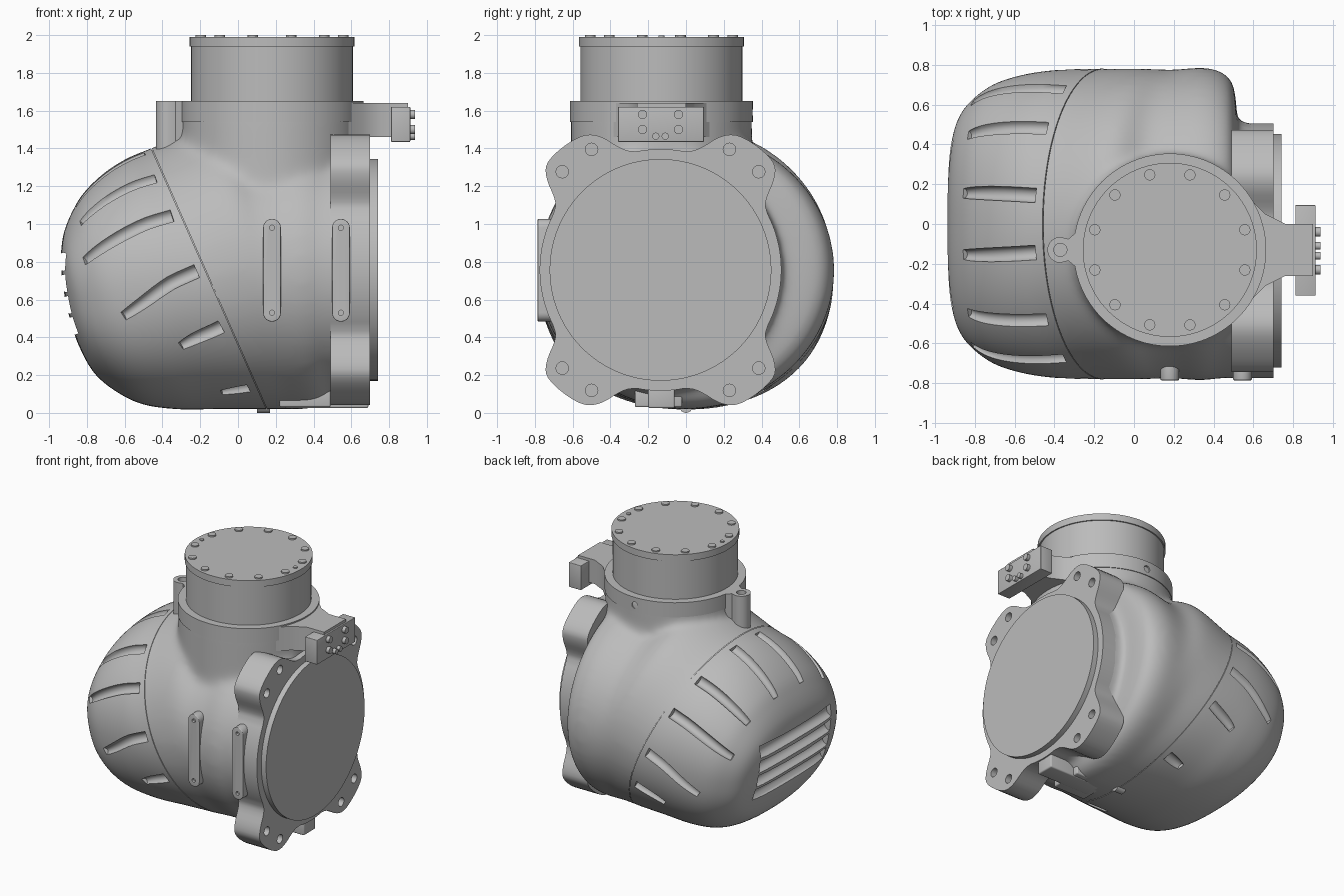
import bpy, bmesh
from math import sin, cos, pi, radians, copysign
from mathutils import Vector, Matrix

if "Cube" in bpy.data.objects:
    bpy.data.objects.remove(bpy.data.objects["Cube"])

GREY = bpy.data.materials.new("cast grey")
GREY.use_nodes = True
GREY.diffuse_color = (0.5, 0.5, 0.5, 1)
GREY.node_tree.nodes["Principled BSDF"].inputs["Base Color"].default_value = (0.5, 0.5, 0.5, 1)


def finish(name, bm):
    bmesh.ops.recalc_face_normals(bm, faces=bm.faces)
    mesh = bpy.data.meshes.new(name)
    bm.to_mesh(mesh)
    bm.free()
    obj = bpy.data.objects.new(name, mesh)
    bpy.context.collection.objects.link(obj)
    mesh.materials.append(GREY)
    return obj


def activate(obj):
    bpy.ops.object.select_all(action='DESELECT')
    obj.select_set(True)
    bpy.context.view_layer.objects.active = obj


def smooth(obj, angle=32):
    activate(obj)
    bpy.ops.object.shade_smooth_by_angle(angle=radians(angle))
    return obj


def modify(obj, kind, **settings):
    activate(obj)
    mod = obj.modifiers.new(kind, kind)
    for key, value in settings.items():
        setattr(mod, key, value)
    bpy.ops.object.modifier_apply(modifier=mod.name)


def cut(obj, *cutters):
    for cutter in cutters:
        modify(obj, 'BOOLEAN', operation='DIFFERENCE', solver='EXACT', object=cutter)
        bpy.data.objects.remove(cutter)
    return obj


def rod(name, r, start, end, segments=64):
    a, b = Vector(start), Vector(end)
    matrix = Matrix.Translation((a + b) / 2) @ (b - a).to_track_quat('Z', 'Y').to_matrix().to_4x4()
    bm = bmesh.new()
    bmesh.ops.create_cone(bm, cap_ends=True, segments=segments, radius1=r, radius2=r,
                          depth=(b - a).length, matrix=matrix)
    return smooth(finish(name, bm))


def prism(name, outline, axis, lo, hi, bevel=0.0):
    place = {'x': lambda u, v: (lo, u, v), 'y': lambda u, v: (u, lo, v), 'z': lambda u, v: (u, v, lo)}[axis]
    bm = bmesh.new()
    face = bm.faces.new([bm.verts.new(place(u, v)) for u, v in outline])
    top = bmesh.ops.extrude_face_region(bm, geom=[face])['geom']
    shift = Vector([(hi - lo) * (axis == a) for a in 'xyz'])
    bmesh.ops.translate(bm, vec=shift, verts=[g for g in top if isinstance(g, bmesh.types.BMVert)])
    obj = finish(name, bm)
    if bevel:
        modify(obj, 'BEVEL', width=bevel, segments=3, limit_method='ANGLE')
    return smooth(obj)


def box(name, x, y, z, bevel=0.0):
    return prism(name, [(x[0], y[0]), (x[1], y[0]), (x[1], y[1]), (x[0], y[1])], 'z', *z, bevel)


def round_corners(points):
    pairs = zip(points, points[1:] + points[:1])
    return [tuple(p + (q - p) * f for p, q in zip(a, b)) for a, b in pairs for f in (.25, .75)]


# Housing cross-sections: top x, top z, bottom x, bottom z, half width
SECTIONS = [
    (.515, 1.33, .515, .20, .60), (.48, 1.45, .49, .08, .73), (.32, 1.49, .42, .03, .785),
    (.06, 1.45, .34, .02, .775), (-.15, 1.52, .27, .02, .78), (-.46, 1.40, .15, .02, .78),
    (-.60, 1.34, -.12, .02, .775), (-.72, 1.26, -.32, .02, .755), (-.82, 1.16, -.50, .045, .715),
    (-.88, 1.06, -.64, .11, .655), (-.92, .96, -.76, .21, .575), (-.935, .87, -.84, .35, .47),
    (-.938, .79, -.885, .48, .34), (-.93, .69, -.915, .60, .12)]
SEAM = 5


def section(t):
    i = min(int(t), len(SECTIONS) - 2)
    f = t - i
    rows = [SECTIONS[max(0, min(len(SECTIONS) - 1, i + k))] for k in (-1, 0, 1, 2)]
    return [b + f * ((c - a) + f * ((2 * a - 5 * b + 4 * c - d) + f * (3 * (b - c) + d - a))) / 2
            for a, b, c, d in zip(*rows)]


def surface(t, angle, size=1.0):
    tx, tz, bx, bz, w = section(t)
    power = 1 - .035 * max(0, t - SEAM)
    c, s = (size * copysign(abs(v) ** power, v) for v in (cos(angle), sin(angle)))
    return Vector(((tx + bx + c * (tx - bx)) / 2, s * w, (tz + bz + c * (tz - bz)) / 2))


def loft(name, t0, t1, rings=40, segments=96, size=1.0):
    bm = bmesh.new()
    loops = [[bm.verts.new(surface(t0 + (t1 - t0) * i / rings, 2 * pi * j / segments, size))
              for j in range(segments)] for i in range(rings + 1)]
    for a, b in zip(loops, loops[1:]):
        for j in range(segments):
            k = (j + 1) % segments
            bm.faces.new((a[j], a[k], b[k], b[j]))
    bm.faces.new(loops[0])
    bm.faces.new(loops[-1])
    return finish(name, bm)


def tubes(name, paths, r, taper):
    curve = bpy.data.curves.new(name, 'CURVE')
    curve.dimensions = '3D'
    curve.bevel_depth, curve.bevel_resolution, curve.use_fill_caps = r, 4, True
    for path in paths:
        spline = curve.splines.new('POLY')
        spline.points.add(len(path) - 1)
        for i, (point, p) in enumerate(zip(spline.points, path)):
            point.co = (*p, 1)
            point.radius = 1 - taper * (i / (len(path) - 1)) ** 3
    obj = bpy.data.objects.new(name, curve)
    bpy.context.collection.objects.link(obj)
    activate(obj)
    bpy.ops.object.convert(target='MESH')
    return bpy.context.view_layer.objects.active


NX, NY = .18, -.13      # neck axis
FY, FZ = -.135, .757    # flange axis

# Cast elbow: housing, flange barrel and neck melted together, trimmed at the seam
elbow = loft("elbow_housing", 0, SEAM + 1.5)
barrel = rod("barrel", .64, (-.1, FY, FZ), (.66, FY, FZ), 96)
neck = rod("neck", .48, (NX, NY, .8), (NX, NY, 1.64), 96)
activate(elbow)
barrel.select_set(True)
neck.select_set(True)
bpy.ops.object.join()
modify(elbow, 'REMESH', mode='VOXEL', voxel_size=.02)
modify(elbow, 'SMOOTH', factor=.5, iterations=32)
bm = bmesh.new()
bm.from_mesh(elbow.data)
axis = Vector((-.915, 0, -.404))
bmesh.ops.bisect_plane(bm, geom=bm.verts[:] + bm.edges[:] + bm.faces[:],
                       plane_co=Vector((-.155, 0, .71)) - axis * .004, plane_no=axis, clear_outer=True)
bm.to_mesh(elbow.data)
bm.free()
smooth(elbow, 60)
smooth(loft("seam_gasket", SEAM - .15, SEAM + .1, 4, 96, .988))

# Tilted dome with cooling slots around it and across its end
dome = loft("dome_cover", SEAM, len(SECTIONS) - 1, 64, 128)
slots = [(10.5, 10.5, 3.6), (38, 38, 3.6), (60, 66, 4), (86, 98, 2.8), (111, 118, 1.3), (147, 150, .75)]
paths = [[surface(SEAM + .2 + (end - .2) * i / 10, side * radians(a0 + (a1 - a0) * i / 10))
          for i in range(11)] for a0, a1, end in slots for side in (-1, 1)]
vents = [[(-.925 + .018 * k, y, .8 - .113 * k) for y in (-.42, .42)] for k in range(4)]
cut(dome, tubes("slot_cutter", paths, .038, .35), tubes("vent_cutter", vents, .048, 0))
smooth(dome)
rod("seam_lug", .035, (.1, 0, .035), (.17, 0, .035), 24)

# Neck collar, ear, cap and lid bolts
collar = rod("collar", .484, (NX, NY, 1.54), (NX, NY, 1.65), 96)
cut(collar, rod("hole_cutter", .025, (NX, .3, 1.59), (NX, .5, 1.59), 24))
smooth(collar)
ear = prism("collar_ear", [(-.25, -.25), (-.25, -.01), (-.33, -.075)]
            + [(-.37 + .065 * cos(a), NY + .065 * sin(a)) for a in [pi / 2 + pi * i / 12 for i in range(13)]]
            + [(-.33, -.185)], 'z', 1.36, 1.65)
cut(ear, rod("hole_cutter", .033, (-.37, NY, 1.58), (-.37, NY, 1.7), 24))
smooth(ear)
rod("neck_cap", .428, (NX, NY, 1.6), (NX, NY, 1.95), 96)
rod("lid", .437, (NX, NY, 1.94), (NX, NY, 1.99), 96)
for i in range(12):
    a = radians(15 + 30 * i)
    x, y = NX + .39 * cos(a), NY + .39 * sin(a)
    rod("lid_bolt", .028, (x, y, 1.98), (x, y, 2.0), 20)
for side in (-1, 1):
    rod("lid_pin", .016, (NX + side * .39, NY, 1.98), (NX + side * .39, NY, 1.997), 16)

# Lobed mounting flange with bolt holes and face disc
lobe = [(.61, .49), (.605, .58), (.44, .71), (.33, .72), (.2, .635)]
arc = [(.64 * cos(a), .64 * sin(a)) for a in [radians(4 * i) for i in range(8)]] + [(.55, .36)]
crown = [(.64 * sin(a), .64 * cos(a)) for a in [radians(4 * i) for i in range(3, 0, -1)]] + [(0, .64)]
quarter = arc + lobe + crown
half = quarter + [(-u, v) for u, v in reversed(quarter[:-1])]
outline = round_corners(round_corners(half + [(u, -v) for u, v in reversed(half[1:-1])]))
flange = prism("mounting_flange", [(FY + u, FZ + v) for u, v in outline], 'x', .49, .70)
for u, v in [(.365, .638), (.52, .52)]:
    for su in (-1, 1):
        for sv in (-1, 1):
            y, z = FY + su * u, FZ + sv * v
            cut(flange, rod("hole_cutter", .033, (.62, y, z), (.8, y, z), 20))
smooth(flange)
rod("flange_disc", .587, (.65, FY, FZ), (.74, FY, FZ), 96)
box("bottom_rib", (.25, .69), (-.2, -.06), (.025, .15), .01)
box("bottom_pad", (.22, .49), (-.27, -.02), (.03, .13), .01)

# Two screwed strips on the front
for x in (.18, .545):
    ends = [(x + .047 * cos(a), (.98 if a <= pi else .53) + .047 * sin(a))
            for a in [pi * i / 12 for i in range(13)] + [pi + .001 + pi * i / 12 for i in range(13)]]
    strip = prism("front_strip", ends, 'y', -.785, -.68, .005)
    for z in (.53, .98):
        cut(strip, rod("hole_cutter", .014, (x, -.8, z), (x, -.765, z), 16))
    smooth(strip)

# Side bracket with terminal block
prism("bracket_arm", [(.45, -.5), (.58, -.39), (.66, -.31), (.76, -.26), (.9, -.26),
                      (.9, 0), (.76, 0), (.66, .05), (.58, .13), (.45, .24)], 'z', 1.46, 1.64)
box("terminal_block", (.81, .912), (-.36, .095), (1.435, 1.62), .004)
for y, z, r in [(-.23, 1.58, .024), (-.23, 1.5, .024), (-.04, 1.58, .024), (-.04, 1.5, .024),
                (-.16, 1.465, .019), (-.11, 1.465, .019)]:
    rod("terminal_bolt", r, (.9, y, z), (.937, y, z), 16)
